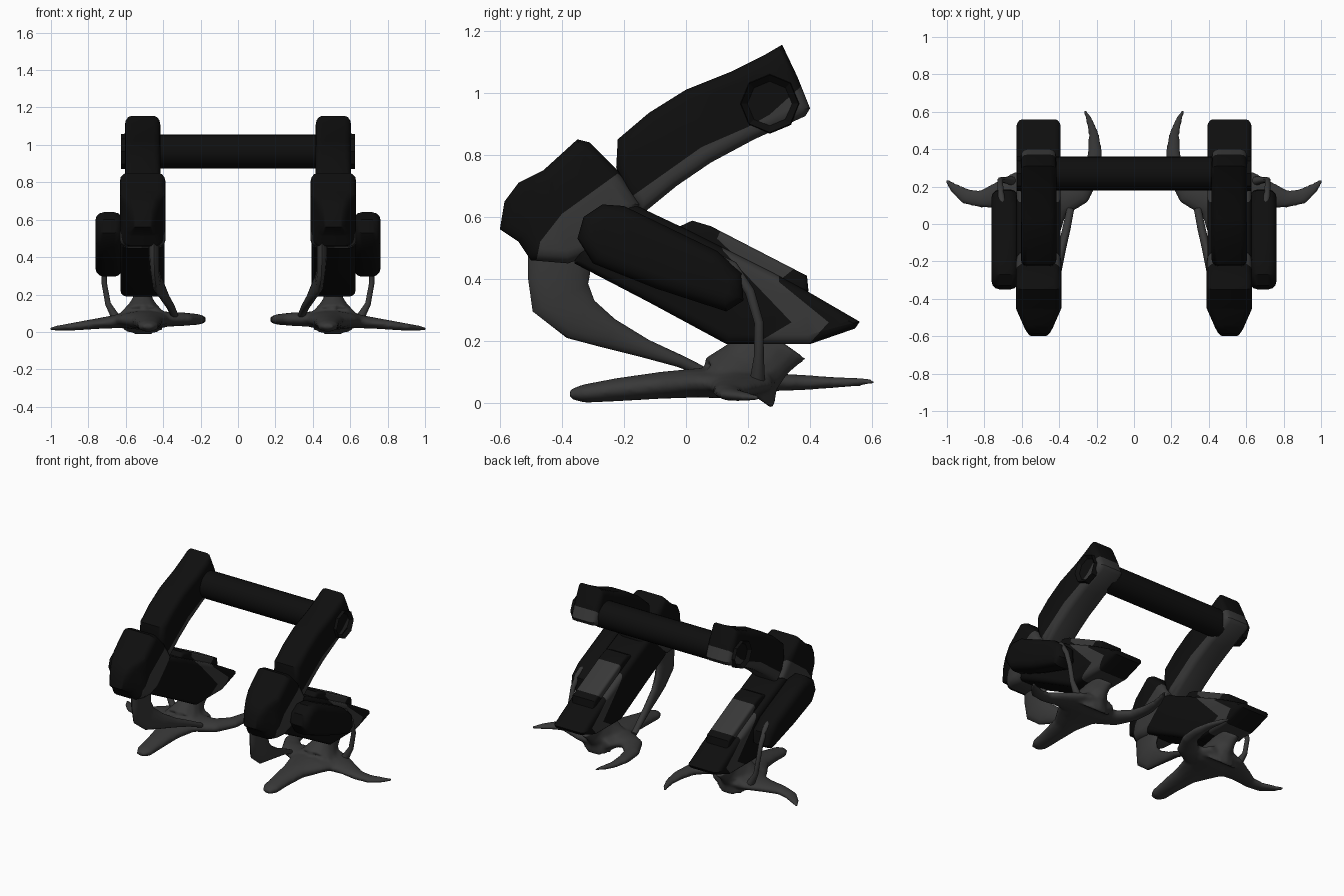
import bpy, bmesh, math
from mathutils import Vector, Matrix

if "Cube" in bpy.data.objects:
    bpy.data.objects.remove(bpy.data.objects["Cube"])


def material(name, v):
    m = bpy.data.materials.new(name)
    m.diffuse_color = (v, v, v, 1)
    m.use_nodes = True
    m.node_tree.nodes["Principled BSDF"].inputs["Base Color"].default_value = m.diffuse_color
    return m


BLACK = material("black shell", 0.0045)
GREY = material("dark grey", 0.04)


def finish(name, bm, mats, mirror=True, angle=35):
    bmesh.ops.recalc_face_normals(bm, faces=bm.faces)
    me = bpy.data.meshes.new(name)
    bm.to_mesh(me)
    bm.free()
    for m in mats:
        me.materials.append(m)
    me.shade_smooth()
    me.set_sharp_from_angle(angle=math.radians(angle))
    ob = bpy.data.objects.new(name, me)
    bpy.context.collection.objects.link(ob)
    if mirror:
        mod = ob.modifiers.new("mirror", 'MIRROR')
        mod.use_mirror_merge = False
    return ob


def inset(profile, d):
    """Offset a counter-clockwise outline inwards by d."""
    out, n = [], len(profile)
    for i, p in enumerate(profile):
        a = (p - profile[i - 1]).normalized()
        b = (profile[(i + 1) % n] - p).normalized()
        na, nb = Vector((-a.y, a.x)), Vector((-b.y, b.x))
        m = (na + nb) / max(0.4, 1 + na.dot(nb))
        if m.length > 1.6:
            m = m.normalized() * 1.6
        out.append(p + m * d)
    return out


def inside(y, z, poly):
    hit = False
    for i, (y2, z2) in enumerate(poly):
        y1, z1 = poly[i - 1]
        if (z1 > z) != (z2 > z) and y < (y2 - y1) * (z - z1) / (z2 - z1) + y1:
            hit = not hit
    return hit


def plate(name, outline, cx, half, r, grey=(), taper=None, mats=(BLACK, GREY)):
    """Side outline (y, z) given thickness along x with rounded rims; grey is a list of zones."""
    prof = [Vector(p) for p in outline]
    if sum(prof[i - 1].cross(prof[i]) for i in range(len(prof))) < 0:
        prof.reverse()
    bm = bmesh.new()
    steps = [math.radians(a) for a in (90, 60, 30, 0)]
    spec = [(-half + r * (1 - math.sin(a)), r * (1 - math.cos(a))) for a in steps]
    spec += [(-x, d) for x, d in reversed(spec)]
    spec = [(-x if i < 4 else x, d) for i, (x, d) in enumerate(spec)]
    # order rings from one flat side to the other
    xs = [half - r + r * math.sin(a) for a in steps]
    ds = [r * (1 - math.cos(a)) for a in steps]
    spec = [(-x, d) for x, d in zip(xs, ds)] + [(x, d) for x, d in zip(xs[::-1], ds[::-1])]
    rings = [[bm.verts.new((x, p.x, p.y)) for p in inset(prof, d)] for x, d in spec]
    n = len(prof)
    for ra, rb in zip(rings, rings[1:]):
        for i in range(n):
            bm.faces.new((ra[i - 1], ra[i], rb[i], rb[i - 1]))
    caps = [bm.faces.new(rings[0]), bm.faces.new(rings[-1])]
    bmesh.ops.triangulate(bm, faces=caps)
    cuts = [(z[i - 1], z[i]) for z in grey for i in range(len(z))]
    if taper:
        cuts.append(((taper[0], 0), (taper[0], 1)))
    for (y1, z1), (y2, z2) in cuts:
        bmesh.ops.bisect_plane(bm, geom=bm.verts[:] + bm.edges[:] + bm.faces[:], dist=1e-5,
                               plane_co=(0, y1, z1), plane_no=(0, z1 - z2, y2 - y1))
    for f in bm.faces:
        c = f.calc_center_median()
        f.material_index = int(any(inside(c.y, c.z, z) for z in grey))
    for v in bm.verts:
        if taper and v.co.y < taper[0]:
            v.co.x *= 1 - taper[1] * (taper[0] - v.co.y)
        v.co.x += cx
    return finish(name, bm, mats)


def tube(bm, path, ref, n=14):
    """Elliptical tube along (x, y, z, half width, half height) stations."""
    pts = [Vector(p[:3]) for p in path]
    rings = []
    for i, p in enumerate(path):
        t = (pts[min(i + 1, len(pts) - 1)] - pts[max(i - 1, 0)]).normalized()
        side = t.cross(Vector(ref)).normalized()
        up = side.cross(t)
        rings.append([bm.verts.new(pts[i] + side * p[3] * math.cos(k * math.tau / n)
                                   + up * p[4] * math.sin(k * math.tau / n)) for k in range(n)])
    for ra, rb in zip(rings, rings[1:]):
        for i in range(n):
            bm.faces.new((ra[i - 1], ra[i], rb[i], rb[i - 1]))
    bm.faces.new(rings[0])
    bm.faces.new(rings[-1])


# Thighs, grey along the underside
plate("thigh",
      [(0.31, 1.155), (0.36, 1.05), (0.40, 0.95), (0.385, 0.925), (0.22, 0.85), (0.08, 0.775), (-0.03, 0.70),
       (-0.14, 0.61), (-0.20, 0.68), (-0.225, 0.76), (-0.22, 0.85), (-0.12, 0.935), (0, 1.01), (0.15, 1.07),
       (0.25, 1.12)],
      0.51, 0.095, 0.035,
      [[(-0.19, 0.655), (0.05, 0.825), (0.20, 0.89), (0.27, 0.93), (0.37, 1.02), (0.45, 1.02),
        (0.45, 0.88), (0.1, 0.7), (-0.14, 0.55)]])

# Knees, tapered to the front, grey on the rear flank
plate("knee",
      [(-0.35, 0.85), (-0.31, 0.84), (-0.22, 0.75), (-0.15, 0.64), (-0.20, 0.58), (-0.30, 0.48), (-0.38, 0.45),
       (-0.50, 0.46), (-0.54, 0.52), (-0.60, 0.56), (-0.585, 0.65), (-0.54, 0.71), (-0.46, 0.75)],
      0.51, 0.122, 0.04,
      [[(-0.22, 0.74), (-0.40, 0.61), (-0.47, 0.52), (-0.49, 0.42), (-0.2, 0.42), (-0.1, 0.64)]],
      taper=(-0.45, 3.6))

# Shins, with a grey chevron before the pointed heel
plate("shin",
      [(-0.33, 0.64), (-0.20, 0.655), (-0.02, 0.57), (0.28, 0.42), (0.40, 0.355), (0.56, 0.262), (0.545, 0.24),
       (0.40, 0.19), (0.13, 0.19), (-0.12, 0.325), (-0.36, 0.45)],
      0.51, 0.118, 0.03,
      [[(0.08, 0.6), (0.30, 0.45), (0.30, 0.39), (0.46, 0.26), (0.36, 0.15), (0.20, 0.15), (0.24, 0.20),
        (0.34, 0.26), (0.12, 0.49)]])

# Raised slab on the back of the shin
plate("shin_back_plate",
      [(-0.04, 0.56), (0.02, 0.588), (0.08, 0.57), (0.39, 0.41), (0.395, 0.36), (0.28, 0.36), (0.0, 0.5)],
      0.51, 0.085, 0.015,
      [[(0.10, 0.53), (0.14, 0.62), (0.37, 0.45), (0.27, 0.37)]])

# Outer calf pods
plate("calf_pod",
      [(-0.35, 0.53), (-0.33, 0.60), (-0.27, 0.64), (-0.20, 0.635), (0.10, 0.49), (0.18, 0.42), (0.185, 0.33),
       (0.13, 0.295), (-0.10, 0.37), (-0.30, 0.45)],
      0.69, 0.073, 0.045)

# Cross bar between the thighs
bm = bmesh.new()
bmesh.ops.create_cone(bm, cap_ends=True, segments=24, radius1=0.09, radius2=0.09, depth=0.9,
                      matrix=Matrix.Translation((0, 0.27, 0.965)) @ Matrix.Rotation(math.pi / 2, 4, 'Y'))
finish("cross_bar", bm, [BLACK], mirror=False)

# Open eight-sided collars outside the thighs
bm = bmesh.new()
bmesh.ops.create_cone(bm, cap_ends=True, segments=8, radius1=0.097, radius2=0.093, depth=0.04,
                      matrix=Matrix.Translation((0.606, 0.27, 0.965)) @ Matrix.Rotation(math.pi / 2, 4, 'Y'))
end = max(bm.faces, key=lambda f: f.calc_center_median().x)
bmesh.ops.inset_region(bm, faces=[end], thickness=0.022)
bmesh.ops.translate(bm, verts=end.verts[:], vec=(-0.022, 0, 0))
bmesh.ops.delete(bm, geom=[end], context='FACES_ONLY')
finish("hip_collar", bm, [BLACK], angle=20)

# Front tendons sweeping from knee to foot
bm = bmesh.new()
tube(bm, [(0.45, -0.41, 0.50, 0.10, 0.03), (0.45, -0.41, 0.41, 0.10, 0.028), (0.445, -0.405, 0.34, 0.10, 0.025),
          (0.435, -0.34, 0.27, 0.075, 0.025), (0.41, -0.25, 0.225, 0.05, 0.023),
          (0.385, -0.13, 0.175, 0.03, 0.022), (0.36, -0.02, 0.135, 0.02, 0.022),
          (0.34, 0.08, 0.09, 0.015, 0.02)], (1, 0, 0))
finish("front_tendon", bm, [GREY], angle=60)

# Thin outer struts from pod to foot
bm = bmesh.new()
tube(bm, [(0.70, 0.08, 0.47, 0.02, 0.02), (0.71, 0.15, 0.44, 0.018, 0.018), (0.715, 0.205, 0.36, 0.016, 0.016),
          (0.715, 0.235, 0.26, 0.015, 0.015), (0.695, 0.235, 0.15, 0.016, 0.016),
          (0.65, 0.23, 0.07, 0.025, 0.025)], (1, 0, 0), 10)
finish("outer_strut", bm, [GREY], angle=60)

# Feet: three curved toes, a hub and an ankle fused together
bm = bmesh.new()
UP = (0, 0, 1)
tube(bm, [(0.48, -0.375, 0.028, 0.03, 0.015), (0.48, -0.33, 0.03, 0.055, 0.03), (0.48, -0.22, 0.043, 0.065, 0.038),
          (0.485, -0.08, 0.057, 0.085, 0.044), (0.50, 0.04, 0.065, 0.14, 0.048),
          (0.51, 0.16, 0.062, 0.19, 0.05), (0.51, 0.27, 0.065, 0.12, 0.04)], UP)
tube(bm, [(0.265, 0.61, 0.068, 0.008, 0.008), (0.24, 0.56, 0.068, 0.018, 0.014), (0.215, 0.48, 0.066, 0.028, 0.018),
          (0.208, 0.38, 0.066, 0.04, 0.025), (0.225, 0.27, 0.067, 0.05, 0.03),
          (0.29, 0.17, 0.068, 0.07, 0.036), (0.40, 0.13, 0.068, 0.10, 0.042),
          (0.52, 0.14, 0.068, 0.11, 0.045)], UP)
tube(bm, [(1.005, 0.235, 0.017, 0.01, 0.008), (0.965, 0.195, 0.02, 0.027, 0.014), (0.90, 0.148, 0.026, 0.043, 0.02),
          (0.82, 0.133, 0.036, 0.047, 0.025), (0.73, 0.155, 0.047, 0.07, 0.03),
          (0.63, 0.17, 0.058, 0.11, 0.038), (0.52, 0.17, 0.065, 0.13, 0.045)], UP)
tube(bm, [(0.51, 0.29, 0.21, 0.12, 0.05), (0.51, 0.255, 0.16, 0.10, 0.055), (0.51, 0.21, 0.115, 0.11, 0.085),
          (0.51, 0.17, 0.06, 0.14, 0.14)], (1, 0, 0))
foot = finish("foot", bm, [GREY], angle=180)
rem = foot.modifiers.new("fuse", 'REMESH')
rem.mode = 'VOXEL'
rem.voxel_size = 0.011
rem.use_smooth_shade = True
sm = foot.modifiers.new("soften", 'SMOOTH')
sm.factor = 0.5
sm.iterations = 5
